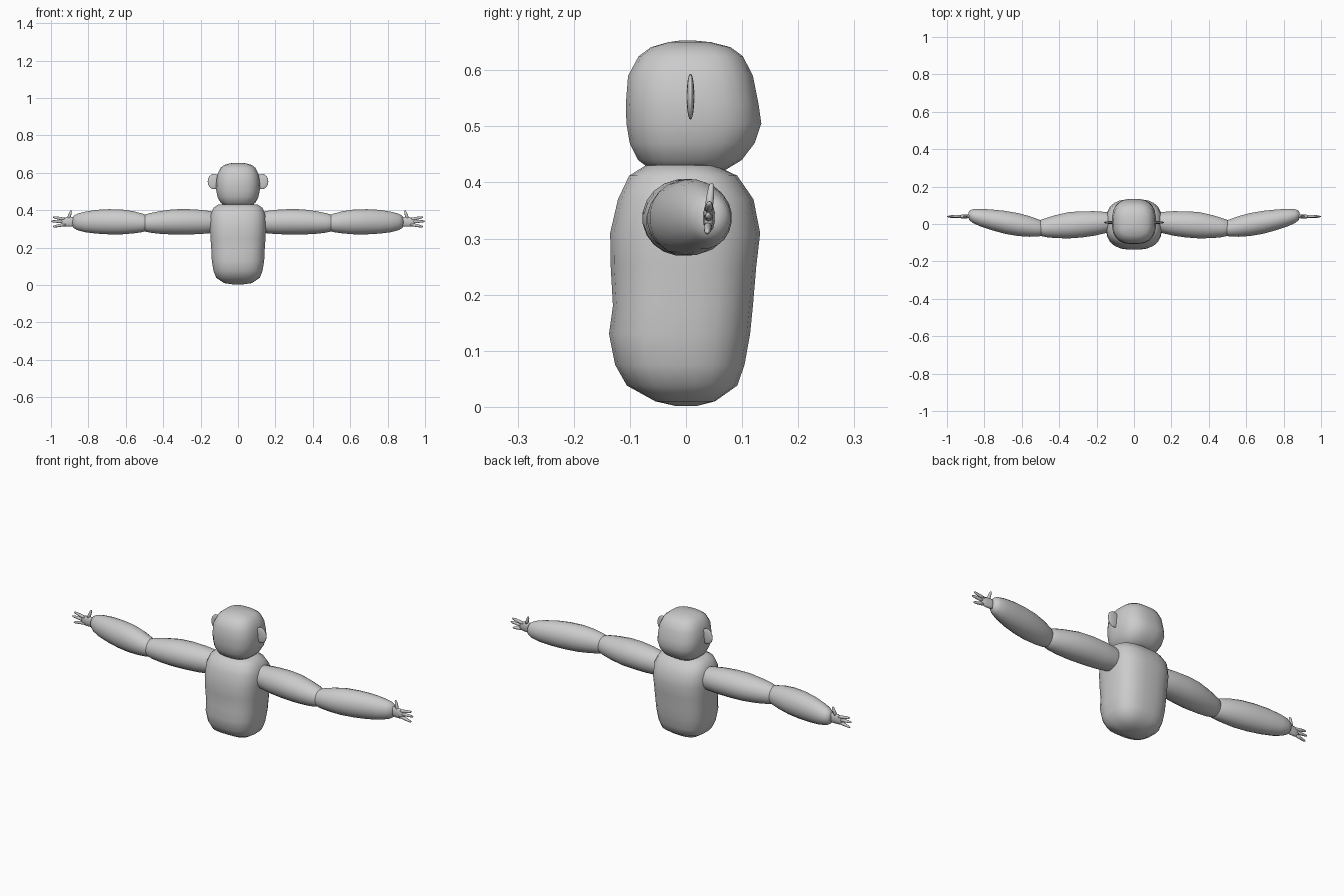
import bpy, bmesh, math
from mathutils import Vector

grey = bpy.data.materials.new("plain grey")
grey.diffuse_color = (0.6, 0.6, 0.6, 1)


def spow(v, p):
    return math.copysign(abs(v) ** p, v)


def finish(name, bm):
    """Turn a bmesh into a smooth grey object."""
    bmesh.ops.recalc_face_normals(bm, faces=bm.faces)
    me = bpy.data.meshes.new(name)
    bm.to_mesh(me)
    bm.free()
    me.materials.append(grey)
    for f in me.polygons:
        f.use_smooth = True
    ob = bpy.data.objects.new(name, me)
    bpy.context.collection.objects.link(ob)
    return ob


def loft(name, sections, u, v, power=2.0, sides=20):
    """Skin rings; each section is (centre, u radius, v radius)."""
    bm = bmesh.new()
    u, v = Vector(u), Vector(v)
    rings = []
    for c, ru, rv in sections:
        ring = []
        for i in range(sides):
            a = 2 * math.pi * (i + 0.5) / sides
            du = ru * spow(math.cos(a), 2 / power)
            dv = rv * spow(math.sin(a), 2 / power)
            ring.append(bm.verts.new(Vector(c) + u * du + v * dv))
        rings.append(ring)
    for a, b in zip(rings, rings[1:]):
        for i in range(sides):
            j = (i + 1) % sides
            bm.faces.new((a[i], a[j], b[j], b[i]))
    bm.faces.new(rings[0])
    bm.faces.new(rings[-1])
    return finish(name, bm)


def upright(name, rows, power):
    """Loft along z from (z, half width, front y, back y)."""
    secs = [((0, (f + b) / 2, z), w, (b - f) / 2) for z, w, f, b in rows]
    return loft(name, secs, (1, 0, 0), (0, 1, 0), power, 24)


# Torso
upright("torso", [
    (0.002, 0.02, -0.02, 0.02), (0.010, 0.075, -0.055, 0.052),
    (0.038, 0.117, -0.106, 0.092), (0.075, 0.132, -0.127, 0.105),
    (0.13, 0.141, -0.138, 0.115), (0.18, 0.143, -0.131, 0.120),
    (0.25, 0.148, -0.135, 0.126), (0.31, 0.151, -0.136, 0.133),
    (0.37, 0.149, -0.122, 0.121), (0.412, 0.132, -0.102, 0.092),
    (0.430, 0.105, -0.073, 0.055), (0.436, 0.03, -0.03, 0.02)], 2.8)

# Head
upright("head", [
    (0.415, 0.03, -0.03, 0.03), (0.422, 0.070, -0.062, 0.070),
    (0.440, 0.094, -0.086, 0.100), (0.47, 0.110, -0.101, 0.123),
    (0.505, 0.117, -0.107, 0.135), (0.54, 0.118, -0.108, 0.130),
    (0.59, 0.112, -0.104, 0.120), (0.625, 0.095, -0.085, 0.102),
    (0.641, 0.075, -0.063, 0.080), (0.650, 0.045, -0.032, 0.045),
    (0.653, 0.015, -0.01, 0.015)], 2.7)

Y, Z = (0, 1, 0), (0, 0, 1)
for side, s in (("right", 1), ("left", -1)):

    def limb(name, rows, sides):
        """Loft along x from (x, y, z, y radius, z radius)."""
        secs = [((s * x, y, z), ry, rz) for x, y, z, ry, rz in rows]
        return loft(side + "_" + name, secs, Y, Z, 2.0, sides)

    # Arm segments, swollen in the middle
    limb("upper_arm", [
        (0.10, 0.010, 0.336, 0.045, 0.048), (0.15, 0.008, 0.336, 0.057, 0.060),
        (0.21, 0.003, 0.337, 0.066, 0.066), (0.28, -0.002, 0.338, 0.071, 0.069),
        (0.35, -0.007, 0.337, 0.071, 0.068), (0.42, -0.014, 0.334, 0.062, 0.061),
        (0.47, -0.019, 0.332, 0.052, 0.053), (0.50, -0.021, 0.331, 0.043, 0.045),
        (0.52, -0.022, 0.331, 0.030, 0.032), (0.53, -0.022, 0.331, 0.01, 0.01)], 20)
    limb("forearm", [
        (0.470, -0.026, 0.331, 0.02, 0.02), (0.485, -0.025, 0.331, 0.038, 0.040),
        (0.51, -0.021, 0.332, 0.046, 0.050), (0.56, -0.013, 0.335, 0.056, 0.060),
        (0.62, -0.003, 0.337, 0.062, 0.067), (0.69, 0.009, 0.338, 0.062, 0.068),
        (0.76, 0.022, 0.338, 0.056, 0.064), (0.82, 0.034, 0.337, 0.048, 0.055),
        (0.86, 0.042, 0.337, 0.038, 0.044), (0.88, 0.046, 0.337, 0.026, 0.032),
        (0.886, 0.047, 0.337, 0.01, 0.012)], 20)

    # Flat palm
    limb("palm", [
        (0.865, 0.042, 0.338, 0.010, 0.022), (0.895, 0.041, 0.338, 0.011, 0.027),
        (0.920, 0.040, 0.337, 0.010, 0.026), (0.938, 0.040, 0.336, 0.008, 0.022),
        (0.945, 0.040, 0.336, 0.004, 0.014)], 12)

    # Fingers and thumb: tapered rods from base to tip
    digits = {"upper_finger": ((0.92, 0.040, 0.350), (0.990, 0.042, 0.363)),
              "middle_finger": ((0.92, 0.040, 0.338), (1.0, 0.040, 0.341)),
              "lower_finger": ((0.92, 0.039, 0.325), (0.990, 0.038, 0.311)),
              "thumb": ((0.908, 0.040, 0.348), (0.892, 0.046, 0.399))}
    for name, (base, tip) in digits.items():
        a, b = Vector(base), Vector(tip)
        a.x *= s
        b.x *= s
        d = (b - a).normalized()
        across = d.cross(Vector(Y)).normalized()
        secs = [(a.lerp(b, t), 0.0075 * k, 0.0085 * k)
                for t, k in ((0, 1), (0.5, 0.95), (0.85, 0.7), (0.96, 0.45), (1, 0.1))]
        loft(side + "_" + name, secs, d.cross(across), across, 2.0, 10)

    # Thin round ear
    bm = bmesh.new()
    bmesh.ops.create_uvsphere(bm, u_segments=20, v_segments=12, radius=1)
    for p in bm.verts:
        p.co = (s * 0.128 + p.co.x * 0.034, 0.008 + p.co.y * 0.007, 0.553 + p.co.z * 0.041)
    finish(side + "_ear", bm)
